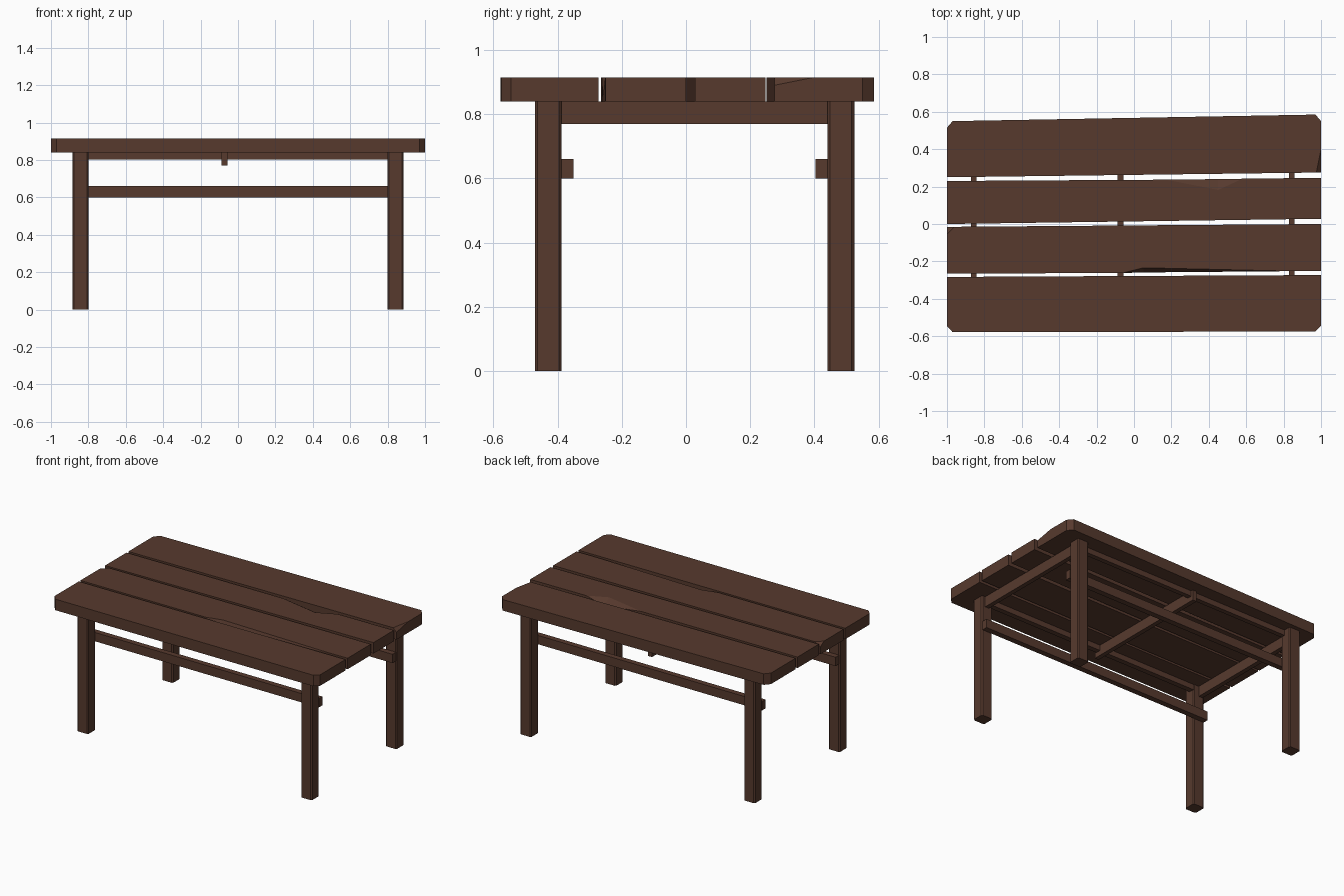
import bpy, bmesh

cube = bpy.data.objects.get("Cube")
if cube:
    bpy.data.objects.remove(cube)

wood = bpy.data.materials.new("dark brown wood")
wood.use_nodes = True
colour = (0.095, 0.042, 0.027, 1)
wood.diffuse_color = colour
wood.node_tree.nodes["Principled BSDF"].inputs["Base Color"].default_value = colour

BOTTOM, TOP = 0.84, 0.915


def add_object(name, bm):
    bmesh.ops.recalc_face_normals(bm, faces=bm.faces)
    mesh = bpy.data.meshes.new(name)
    bm.to_mesh(mesh)
    bm.free()
    mesh.materials.append(wood)
    obj = bpy.data.objects.new(name, mesh)
    bpy.context.collection.objects.link(obj)
    return obj


def box(name, xs, ys, zs, chamfer=0):
    bm = bmesh.new()
    bmesh.ops.create_cube(bm, size=1)
    for v in bm.verts:
        for i, (low, high) in enumerate((xs, ys, zs)):
            v.co[i] = low if v.co[i] < 0 else high
    if chamfer:
        upright = [e for e in bm.edges
                   if abs(e.verts[0].co.z - e.verts[1].co.z) > 0.1]
        bmesh.ops.bevel(bm, geom=upright, offset=chamfer, segments=1,
                        affect='EDGES')
    return add_object(name, bm)


def plank(name, outline, chips=None):
    """Extrude an outline; chips maps a point index to (depth z, inner top point)."""
    chips = chips or {}
    bm = bmesh.new()
    low = [bm.verts.new((x, y, BOTTOM)) for x, y in outline]
    rim = [bm.verts.new((x, y, chips[i][0] if i in chips else TOP))
           for i, (x, y) in enumerate(outline)]
    top = list(rim)
    n = len(outline)
    for i in range(n):
        j = (i + 1) % n
        bm.faces.new((low[i], low[j], rim[j], rim[i]))
    # Broken corners and splintered edges
    for i, (depth, inner) in chips.items():
        before, after = rim[i - 1], rim[(i + 1) % n]
        if inner:
            top[i] = bm.verts.new((*inner, TOP))
            bm.faces.new((before, rim[i], top[i]))
            bm.faces.new((rim[i], after, top[i]))
        else:
            top[i] = None
            bm.faces.new((before, rim[i], after))
    bm.faces.new([v for v in top if v])
    bm.faces.new(low[::-1])
    return add_object(name, bm)


# Table top planks, front to back
plank("front_plank", [(-1, -.545), (-.97, -.578), (.97, -.575), (1, -.545),
                      (1, -.273), (-1, -.283)])
plank("front_middle_plank",
      [(-1, -.265), (-.06, -.262), (.05, -.259), (.85, -.252), (1, -.25),
       (1, 0), (-.96, -.015), (-1, -.017), (-1, -.055)],
      {2: (.85, (.05, -.234)), 7: (.89, None)})
plank("back_middle_plank",
      [(-1, 0), (1, .028), (1, .247), (.58, .242), (.45, .24), (.17, .237),
       (-1, .23)],
      {4: (.88, (.45, .182))})
plank("back_plank",
      [(-1, .25), (.975, .275), (1, .275), (1, .4), (1, .55), (.97, .585),
       (-.97, .55), (-1, .515)],
      {2: (.89, None)})

# Chamfered legs
for side, sx in (("left", 1), ("right", -1)):
    for end, ys in (("front", (-.47, -.388)), ("back", (.441, .524))):
        xs = sorted((sx * .8, sx * .884))
        box(f"{end}_{side}_leg", xs, ys, (0, BOTTOM), .008)

# Cross bearers under the planks
for name, x in (("right", -.856), ("middle", -.072), ("left", .844)):
    box(f"{name}_cross_bearer", (x - .015, x + .015), (-.44, .49), (.77, BOTTOM))

# Long aprons and lower stretchers
for end, apron, stretcher in (("front", (-.425, -.39), (-.388, -.35)),
                              ("back", (.443, .475), (.403, .441))):
    box(f"{end}_apron", (-.81, .81), apron, (.803, BOTTOM))
    box(f"{end}_stretcher", (-.88, .88), stretcher, (.6, .66))
